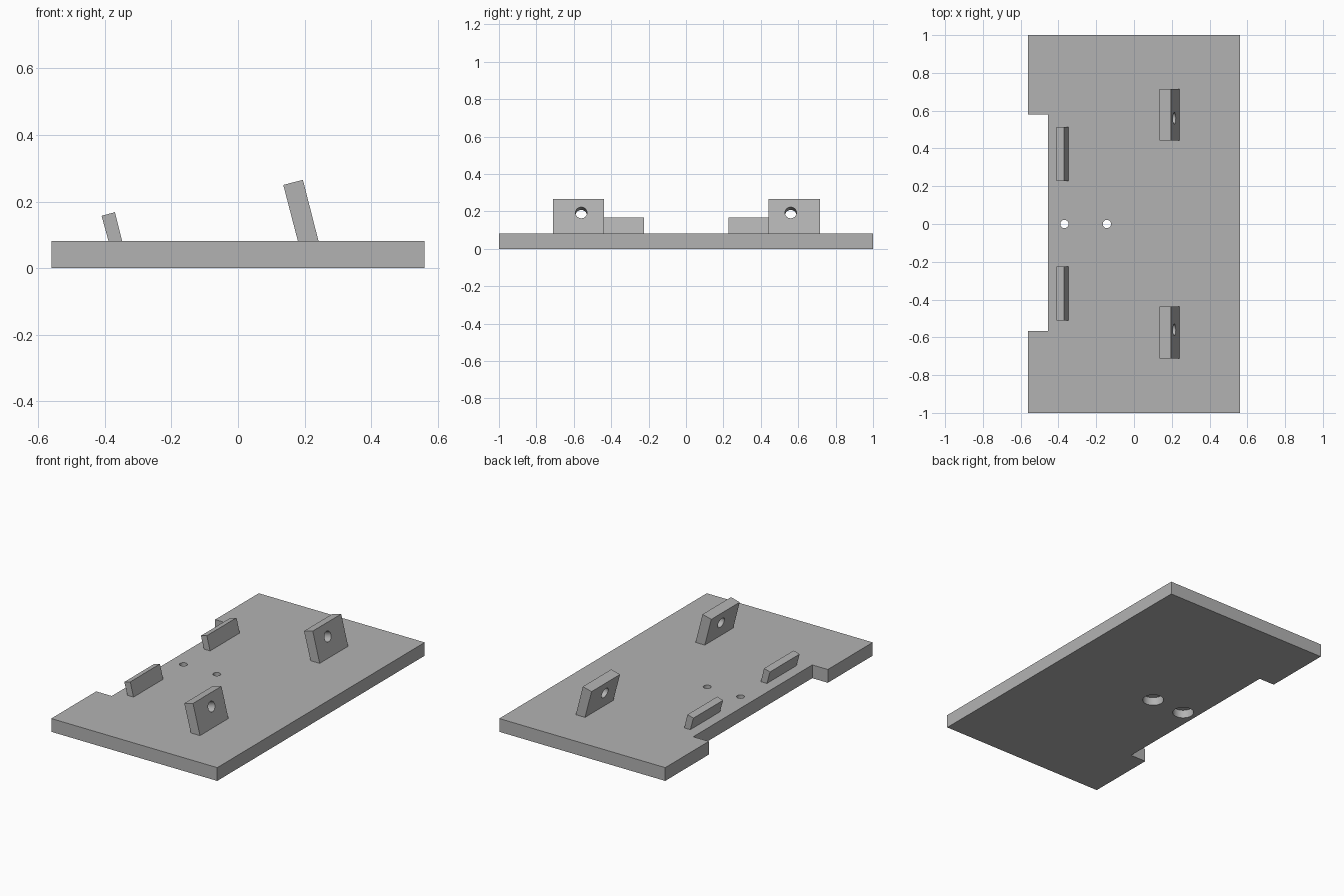
import bpy, bmesh
from math import radians
from mathutils import Vector, Matrix

cube = bpy.data.objects.get("Cube")
if cube:
    bpy.data.objects.remove(cube, do_unlink=True)

grey = bpy.data.materials.new("plain grey")
grey.use_nodes = True
colour = (0.45, 0.45, 0.45, 1)
grey.diffuse_color = colour
grey.node_tree.nodes["Principled BSDF"].inputs["Base Color"].default_value = colour

THICK = 0.081   # plate thickness
LEAN = 15       # backward lean of the tabs, degrees


def make_object(name, bm):
    bmesh.ops.recalc_face_normals(bm, faces=bm.faces)
    mesh = bpy.data.meshes.new(name)
    bm.to_mesh(mesh)
    bm.free()
    mesh.materials.append(grey)
    obj = bpy.data.objects.new(name, mesh)
    bpy.context.collection.objects.link(obj)
    return obj


def extrude_profile(name, points, vector):
    bm = bmesh.new()
    face = bm.faces.new([bm.verts.new(p) for p in points])
    result = bmesh.ops.extrude_face_region(bm, geom=[face], use_keep_orig=True)
    verts = [v for v in result["geom"] if isinstance(v, bmesh.types.BMVert)]
    bmesh.ops.translate(bm, verts=verts, vec=vector)
    return make_object(name, bm)


def drill(target, centre, radius, depth, tilt=0):
    # Bore a round hole centred on a point, then discard the cutter
    bm = bmesh.new()
    bmesh.ops.create_cone(
        bm, cap_ends=True, segments=32, radius1=radius, radius2=radius, depth=depth,
        matrix=Matrix.Translation(centre) @ Matrix.Rotation(radians(tilt), 4, "Y"))
    cutter = make_object("hole_cutter", bm)
    cutter.hide_render = True
    mod = target.modifiers.new("hole", "BOOLEAN")
    mod.operation = "DIFFERENCE"
    mod.solver = "EXACT"
    mod.object = cutter
    bpy.context.view_layer.objects.active = target
    bpy.ops.object.modifier_apply(modifier=mod.name)
    bpy.data.objects.remove(cutter, do_unlink=True)


def smooth(obj):
    bpy.ops.object.select_all(action="DESELECT")
    obj.select_set(True)
    bpy.context.view_layer.objects.active = obj
    bpy.ops.object.shade_smooth_by_angle(angle=radians(30))


# Base plate with a notch in one long edge
outline = [(-0.56, -1), (0.56, -1), (0.56, 1), (-0.56, 1),
           (-0.56, 0.58), (-0.455, 0.58), (-0.455, -0.567), (-0.56, -0.567)]
plate = extrude_profile("base_plate", [(x, y, 0) for x, y in outline], Vector((0, 0, THICK)))

# Screw holes, counterbored from below
for x in (-0.368, -0.143):
    drill(plate, (x, 0, THICK / 2), 0.022, 0.3)
    drill(plate, (x, 0, 0), 0.06, 0.1)
smooth(plate)

# Leaning tabs: profile in x and z, extruded along y
tall = [(0.18, THICK), (0.242, THICK), (0.195, 0.265), (0.136, 0.25)]
short = [(-0.389, THICK), (-0.348, THICK), (-0.37, 0.168), (-0.41, 0.157)]
for side, sign, shift in (("front", -1, 0.002), ("back", 1, 0.002)):
    y = sign * 0.577 + shift
    tab = extrude_profile(side + "_tall_tab", [(px, y - 0.137, pz) for px, pz in tall],
                          Vector((0, 0.274, 0)))
    drill(tab, (0.184, sign * 0.56, 0.185), 0.031, 0.3, 90 - LEAN)
    smooth(tab)
    y = sign * 0.369 + shift
    extrude_profile(side + "_short_tab", [(px, y - 0.143, pz) for px, pz in short],
                    Vector((0, 0.286, 0)))
